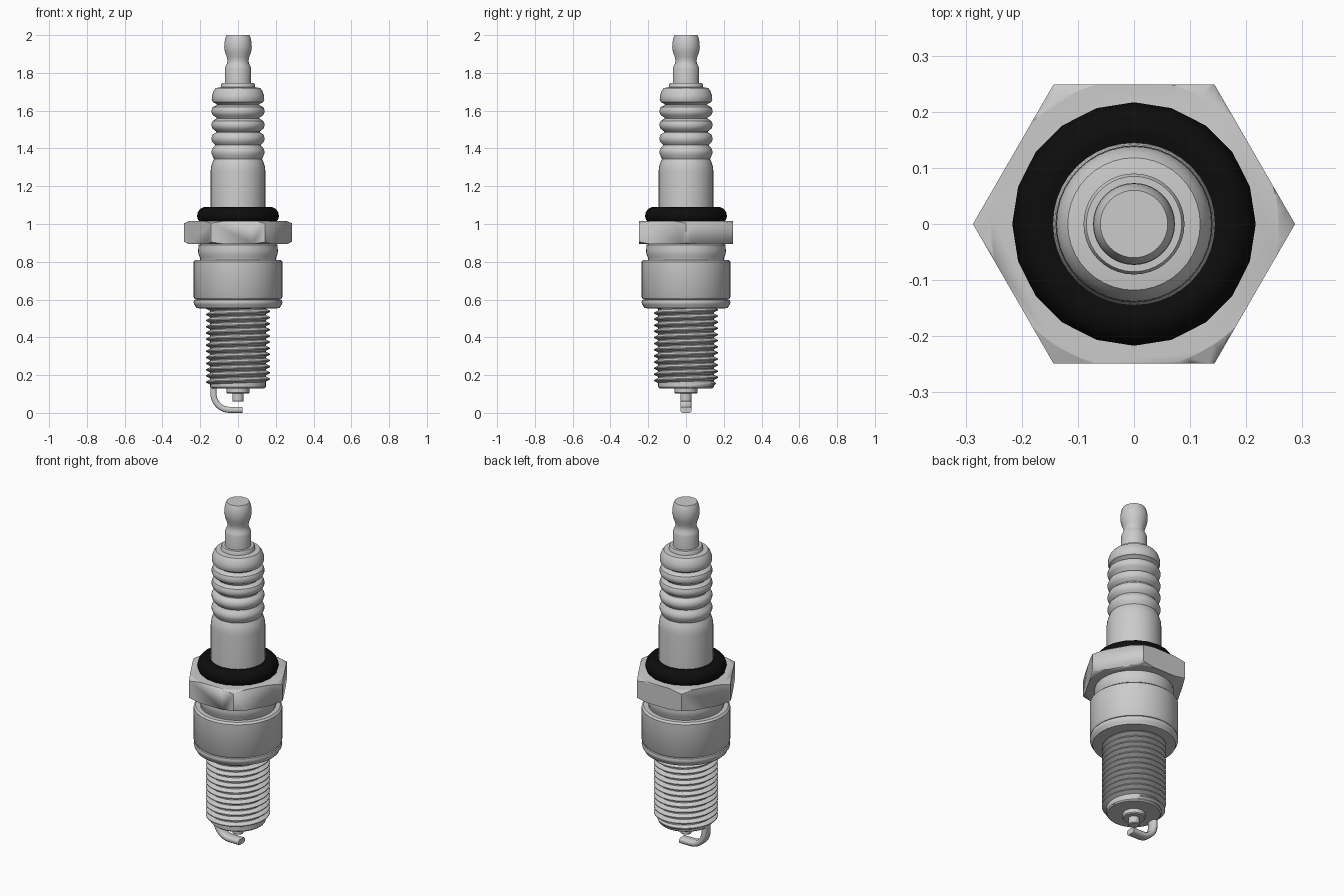
import bpy, bmesh, math

if "Cube" in bpy.data.objects:
    bpy.data.objects.remove(bpy.data.objects["Cube"])

def finish(name, bm, angle=35):
    bmesh.ops.recalc_face_normals(bm, faces=bm.faces)
    me = bpy.data.meshes.new(name)
    bm.to_mesh(me)
    bm.free()
    ob = bpy.data.objects.new(name, me)
    bpy.context.collection.objects.link(ob)
    bpy.ops.object.select_all(action='DESELECT')
    ob.select_set(True)
    bpy.context.view_layer.objects.active = ob
    bpy.ops.object.shade_smooth_by_angle(angle=math.radians(angle))
    return ob

def lathe(name, profile, n=40, angle=35):
    """Revolve (radius, z) points about z and cap both ends."""
    bm = bmesh.new()
    rings = [[bm.verts.new((r * math.cos(2 * math.pi * i / n), r * math.sin(2 * math.pi * i / n), z))
              for i in range(n)] for r, z in profile]
    for a, b in zip(rings, rings[1:]):
        for i in range(n):
            j = (i + 1) % n
            bm.faces.new((a[i], a[j], b[j], b[i]))
    bm.faces.new(rings[0])
    bm.faces.new(rings[-1])
    return finish(name, bm, angle)

# terminal nut at the top
lathe("terminal", [(.07, 1.73), (.07, 1.822), (.066, 1.835), (.058, 1.85), (.056, 1.865), (.06, 1.885),
                   (.069, 1.91), (.073, 1.935), (.072, 1.96), (.066, 1.988), (.06, 2.0)])
lathe("terminal_collar", [(.09, 1.70), (.09, 1.738), (.085, 1.746)])

# ribbed insulator
prof = [(.145, 1.0), (.145, 1.28), (.142, 1.305), (.136, 1.325), (.129, 1.34)]
for k, depth in enumerate((.127, .121, .116, .114)):
    z = 1.345 + .0725 * k
    prof += [(depth, z), (.134, z + .014), (.14, z + .028), (.14, z + .042), (.134, z + .056), (depth - .004, z + .068)]
prof += [(.114, 1.635), (.133, 1.645), (.139, 1.66), (.138, 1.68), (.129, 1.705), (.118, 1.72), (.085, 1.725)]
lathe("insulator", prof)

# black seal ring, coarser than the rest
seal = lathe("seal_ring", [(.17, 1.005), (.203, 1.012), (.213, 1.025), (.217, 1.042), (.213, 1.062),
                           (.2, 1.08), (.18, 1.09), (.16, 1.09), (.144, 1.083)], 20, 60)
black = bpy.data.materials.new("black_rubber")
black.diffuse_color = (.004, .004, .004, 1)
black.use_nodes = True
black.node_tree.nodes["Principled BSDF"].inputs["Base Color"].default_value = black.diffuse_color
seal.data.materials.append(black)

# hex nut: six-sided prism intersected with a chamfered disc
hexa = lathe("hex_nut", [(.287, .893), (.287, 1.016)], 6)
cutter = lathe("nut_chamfer_cutter", [(.255, .892), (.292, .908), (.292, 1.001), (.255, 1.017)], 64)
mod = hexa.modifiers.new("chamfer", 'BOOLEAN')
mod.operation = 'INTERSECT'
mod.object = cutter
cutter.hide_render = True
cutter.hide_viewport = True

# metal shell with neck, and gasket washer
lathe("shell", [(.195, .895), (.209, .89), (.211, .86), (.21, .84), (.203, .825), (.2, .81), (.225, .81),
                (.235, .80), (.235, .612), (.229, .603), (.21, .60), (.21, .57)][::-1])
lathe("gasket", [(.2, .553), (.221, .555), (.227, .568), (.233, .576), (.235, .586), (.232, .598), (.21, .603)])

# threaded section: core plus helical ridge
lathe("thread_core", [(.14, .13), (.147, .137), (.147, .56)])
bm = bmesh.new()
n, pitch, turns = 40, .0325, 13
rows = []
for i in range(n * turns + 1):
    a = 2 * math.pi * i / n
    z = .132 + pitch * i / n
    t = min(1, i / n * 2 + .05, (n * turns - i) / n * 2 + .3)
    peak = .144 + .026 * t
    rows.append([bm.verts.new((r * math.cos(a), r * math.sin(a), min(z + dz * pitch, .57)))
                 for r, dz in ((.144, 0), (peak, .4), (peak, .55), (.144, .95))])
for a, b in zip(rows, rows[1:]):
    for k in range(3):
        bm.faces.new((a[k], b[k], b[k + 1], a[k + 1]))
finish("thread_ridge", bm, 35)

# nose and centre electrode
lathe("insulator_nose", [(.055, .102), (.06, .107), (.06, .14)])
lathe("centre_electrode", [(.027, .06), (.03, .064), (.03, .11)], 24)

# bent ground electrode: rounded bar section swept along a path
path = [(-.13, .15, 0), (-.13, .105, 0)]
for i in range(1, 10):
    a = math.radians(10 * i)
    path.append((-.13 + .085 * (1 - math.cos(a)), .105 - .087 * math.sin(a), a))
path.append((.024, .018, math.pi / 2))
section = [(-.02, -.016), (.02, -.016), (.029, -.008), (.029, .008),
           (.02, .016), (-.02, .016), (-.029, .008), (-.029, -.008)]
bm = bmesh.new()
rings = [[bm.verts.new((x + v * math.cos(a), u, z + v * math.sin(a))) for u, v in section] for x, z, a in path]
for a, b in zip(rings, rings[1:]):
    for i in range(8):
        bm.faces.new((a[i], a[i - 1], b[i - 1], b[i]))
bm.faces.new(rings[0])
bm.faces.new(rings[-1])
for v in bm.verts:
    v.co.z -= .002
finish("ground_electrode", bm, 50)
